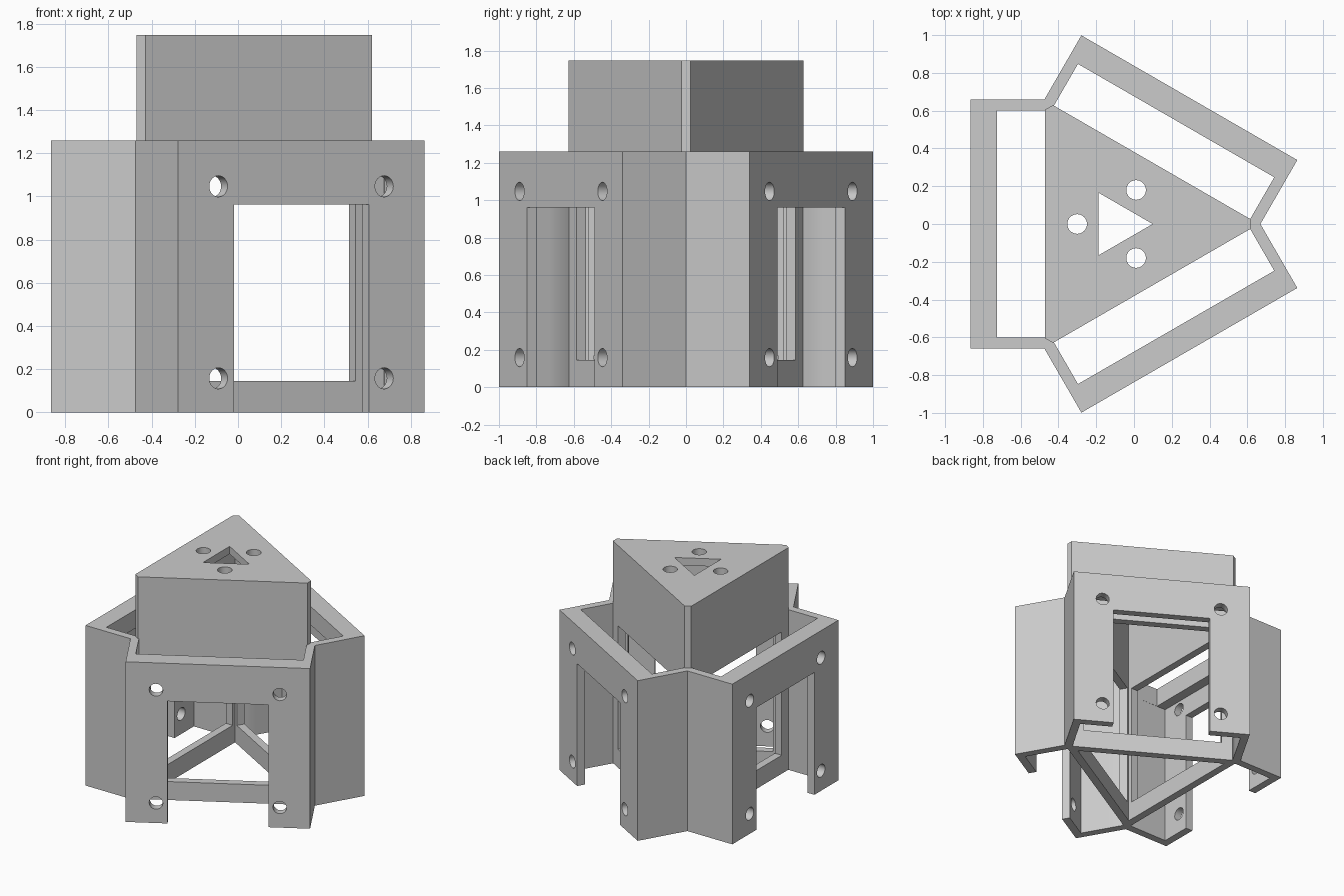
import bpy, bmesh
from math import sin, cos, pi, sqrt
from mathutils import Matrix, Vector

if "Cube" in bpy.data.objects:
    bpy.data.objects.remove(bpy.data.objects["Cube"])

AXIS_X = -0.093                 # axis of the threefold symmetry
SIDE_ANGLES = [-pi / 3, pi / 3, pi]
CORE_D, PLATE_D = 0.377, 0.772  # distances of core side and outer plate
WALL, HALF = 0.06, 0.66
BODY_H, TOP_H = 1.26, 1.747

grey = bpy.data.materials.new("grey")
grey.use_nodes = True
grey.diffuse_color = (0.6, 0.6, 0.6, 1)
grey.node_tree.nodes["Principled BSDF"].inputs["Base Color"].default_value = (0.6, 0.6, 0.6, 1)


def point(angle, d, u):
    """Plan position at distance d along a side's normal and u along the side."""
    return (AXIS_X + d * cos(angle) - u * sin(angle), d * sin(angle) + u * cos(angle))


def threefold(*profile):
    """Closed plan outline repeating the (d, u) points on every side."""
    return [point(a, d, u) for a in SIDE_ANGLES for d, u in profile]


def triangle(inradius):
    return threefold((inradius, -inradius * sqrt(3)))


def finish(name, bm):
    bmesh.ops.recalc_face_normals(bm, faces=bm.faces)
    mesh = bpy.data.meshes.new(name)
    bm.to_mesh(mesh)
    bm.free()
    mesh.materials.append(grey)
    obj = bpy.data.objects.new(name, mesh)
    bpy.context.collection.objects.link(obj)
    return obj


def prism(name, outline, z0, z1):
    bm = bmesh.new()
    low = [bm.verts.new((x, y, z0)) for x, y in outline]
    high = [bm.verts.new((x, y, z1)) for x, y in outline]
    bm.faces.new(low)
    bm.faces.new(high)
    for i in range(len(low)):
        bm.faces.new((low[i - 1], low[i], high[i], high[i - 1]))
    return finish(name, bm)


def box(angle, d0, d1, half, z0, z1):
    outline = [point(angle, d, u) for d, u in
               ((d0, -half), (d1, -half), (d1, half), (d0, half))]
    return prism("cutter", outline, z0, z1)


def rod(centre, direction, radius, length):
    bm = bmesh.new()
    turn = Vector(direction).to_track_quat("Z", "Y").to_matrix().to_4x4()
    bmesh.ops.create_cone(bm, cap_ends=True, segments=32, radius1=radius, radius2=radius,
                          depth=length, matrix=Matrix.Translation(centre) @ turn)
    return finish("cutter", bm)


def cut(obj, cutter):
    mod = obj.modifiers.new("cut", "BOOLEAN")
    mod.operation, mod.solver, mod.object = "DIFFERENCE", "EXACT", cutter
    bpy.context.view_layer.objects.active = obj
    bpy.ops.object.modifier_apply(modifier=mod.name)
    bpy.data.objects.remove(cutter)


# Outer shell: three bracket boxes meeting in notches
shell = prism("bracket_shell", threefold((HALF / sqrt(3), -HALF), (PLATE_D, -HALF), (PLATE_D, HALF)),
              0, BODY_H)
# Open pockets and the seat of the core, as one star-shaped opening
inner = HALF - WALL
cut(shell, prism("cutter", threefold((CORE_D, -inner), (0.632, -inner), (0.632, inner), (CORE_D, inner)),
                 -0.1, 1.4))
for a in SIDE_ANGLES:
    # Thinner plate below the rim
    cut(shell, box(a, 0.5, PLATE_D - WALL, inner + 0.001, -0.2, 1.115))
    # Doorway open at the bottom
    cut(shell, box(a, 0.55, 0.9, 0.361, -0.3, 0.962))
    # Screw holes
    for u in (-0.443, 0.443):
        for z in (0.158, 1.047):
            x, y = point(a, 0.75, u)
            cut(shell, rod((x, y, z), (cos(a), sin(a), 0), 0.049, 0.3))

# Triangular core with clipped corners
core = prism("triangular_core", threefold((CORE_D, -inner - 0.006), (CORE_D, inner + 0.006)), 0, TOP_H)
cut(core, prism("cutter", triangle(CORE_D - WALL), -0.1, TOP_H - WALL))
for a in SIDE_ANGLES:
    # Side window and mounting hole
    cut(core, box(a, 0.28, 0.45, 0.519, 0.145, 1.115))
    x, y = point(a, 0.208, 0)
    cut(core, rod((x, y, TOP_H), (0, 0, 1), 0.052, 0.3))
# Triangular opening in the top
cut(core, prism("cutter", triangle(0.096), 1.6, 1.9))

# Smooth hole walls, sharp edges elsewhere
for obj in (shell, core):
    bpy.ops.object.select_all(action="DESELECT")
    obj.select_set(True)
    bpy.context.view_layer.objects.active = obj
    bpy.ops.object.shade_smooth_by_angle()
